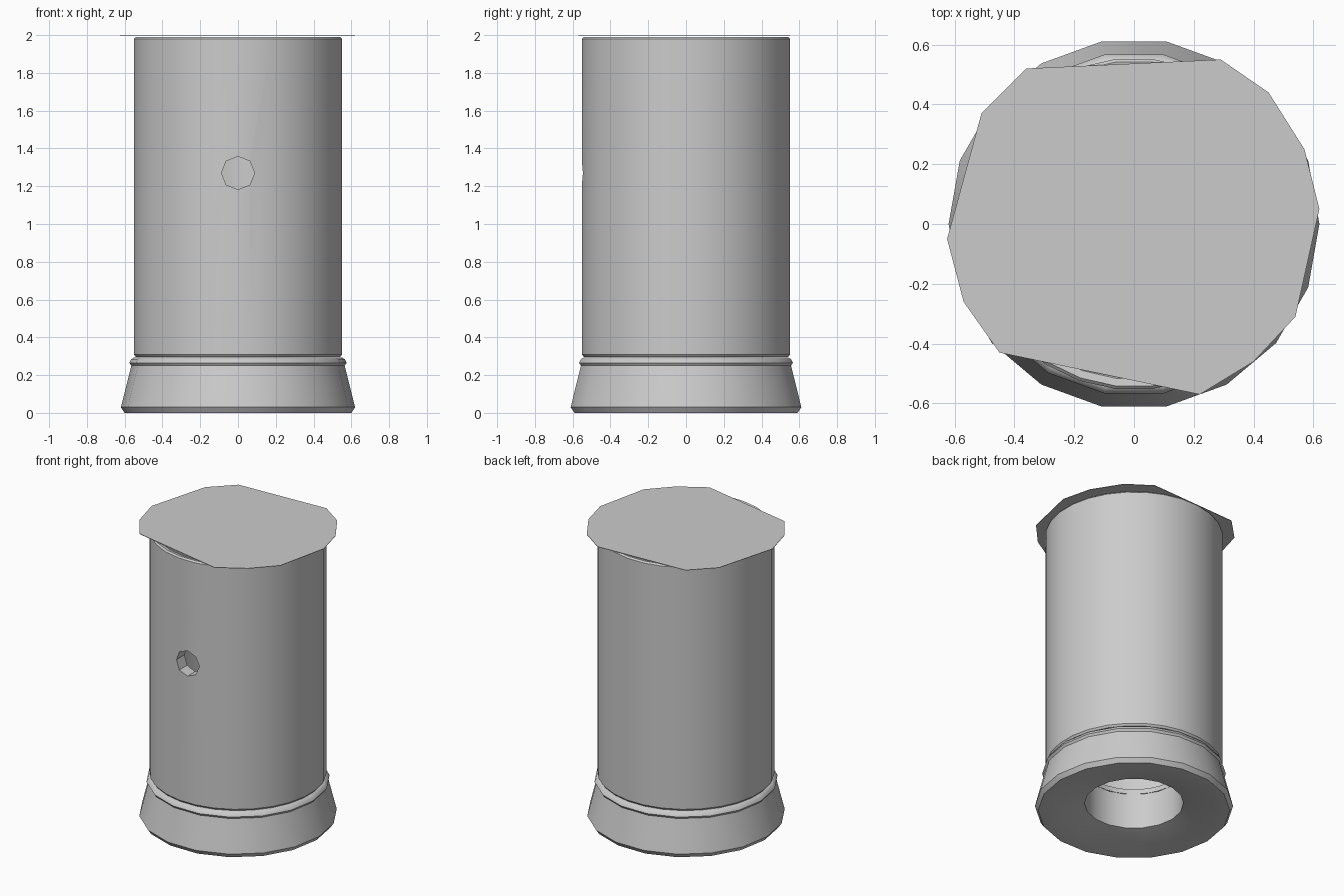
import bpy, bmesh, math

cube = bpy.data.objects.get("Cube")
if cube:
    bpy.data.objects.remove(cube, do_unlink=True)

grey = bpy.data.materials.new("plain grey")
grey.use_nodes = True
colour = (0.6, 0.6, 0.6, 1)
grey.diffuse_color = colour
grey.node_tree.nodes["Principled BSDF"].inputs["Base Color"].default_value = colour


def add_object(name, bm):
    mesh = bpy.data.meshes.new(name)
    bm.to_mesh(mesh)
    bm.free()
    mesh.materials.append(grey)
    obj = bpy.data.objects.new(name, mesh)
    bpy.context.collection.objects.link(obj)
    return obj


def lathe(name, profile, sides):
    """Spin a closed (radius, height) profile into a ring."""
    bm = bmesh.new()
    rings = []
    for r, z in profile:
        angles = [2 * math.pi * (i + 0.5) / sides for i in range(sides)]
        rings.append([bm.verts.new((r * math.sin(a), r * math.cos(a), z)) for a in angles])
    for k, ring in enumerate(rings):
        after = rings[(k + 1) % len(rings)]
        for i in range(sides):
            j = (i + 1) % sides
            bm.faces.new((ring[i], ring[j], after[j], after[i]))
    bmesh.ops.recalc_face_normals(bm, faces=bm.faces)
    return add_object(name, bm)


def smooth(obj, degrees):
    bpy.ops.object.select_all(action="DESELECT")
    obj.select_set(True)
    bpy.context.view_layer.objects.active = obj
    bpy.ops.object.shade_smooth_by_angle(angle=math.radians(degrees))


# Flared foot with a dished underside and a round bore
foot = lathe("flared_base", [
    (0.31, 0.05), (0.52, 0.0), (0.60, 0.0), (0.62, 0.03),
    (0.565, 0.25), (0.575, 0.265), (0.565, 0.285), (0.55, 0.293), (0.31, 0.293)], 18)
smooth(foot, 40)

# Hollow barrel
barrel = lathe("barrel", [
    (0.31, 0.297), (0.545, 0.297), (0.555, 0.31), (0.555, 1.98),
    (0.545, 1.99), (0.52, 1.985), (0.47, 1.93), (0.47, 0.33), (0.31, 0.33)], 28)

# Octagonal hole through the front wall
bm = bmesh.new()
bmesh.ops.create_cone(bm, cap_ends=True, segments=8, radius1=0.088, radius2=0.088, depth=0.4)
cutter = add_object("hole_cutter", bm)
cutter.rotation_euler = (math.pi / 2, 0, 0)
cutter.location = (0, -0.5, 1.27)
cutter.hide_render = True
cutter.hide_viewport = True
cut = barrel.modifiers.new("front_hole", "BOOLEAN")
cut.operation = "DIFFERENCE"
cut.solver = "EXACT"
cut.object = cutter
smooth(barrel, 35)

# Thin lid with two uneven straight cuts
outline = [(-0.36, 0.52), (-0.51, 0.37), (-0.625, -0.05), (-0.57, -0.26),
           (-0.45, -0.43), (0.22, -0.57), (0.40, -0.46), (0.54, -0.31),
           (0.62, 0.05), (0.57, 0.25), (0.45, 0.44), (0.29, 0.55)]
bm = bmesh.new()
bm.faces.new([bm.verts.new((x, y, 1.997)) for x, y in outline])
lid = add_object("lid", bm)
thick = lid.modifiers.new("thickness", "SOLIDIFY")
thick.thickness = 0.003
thick.offset = 0
